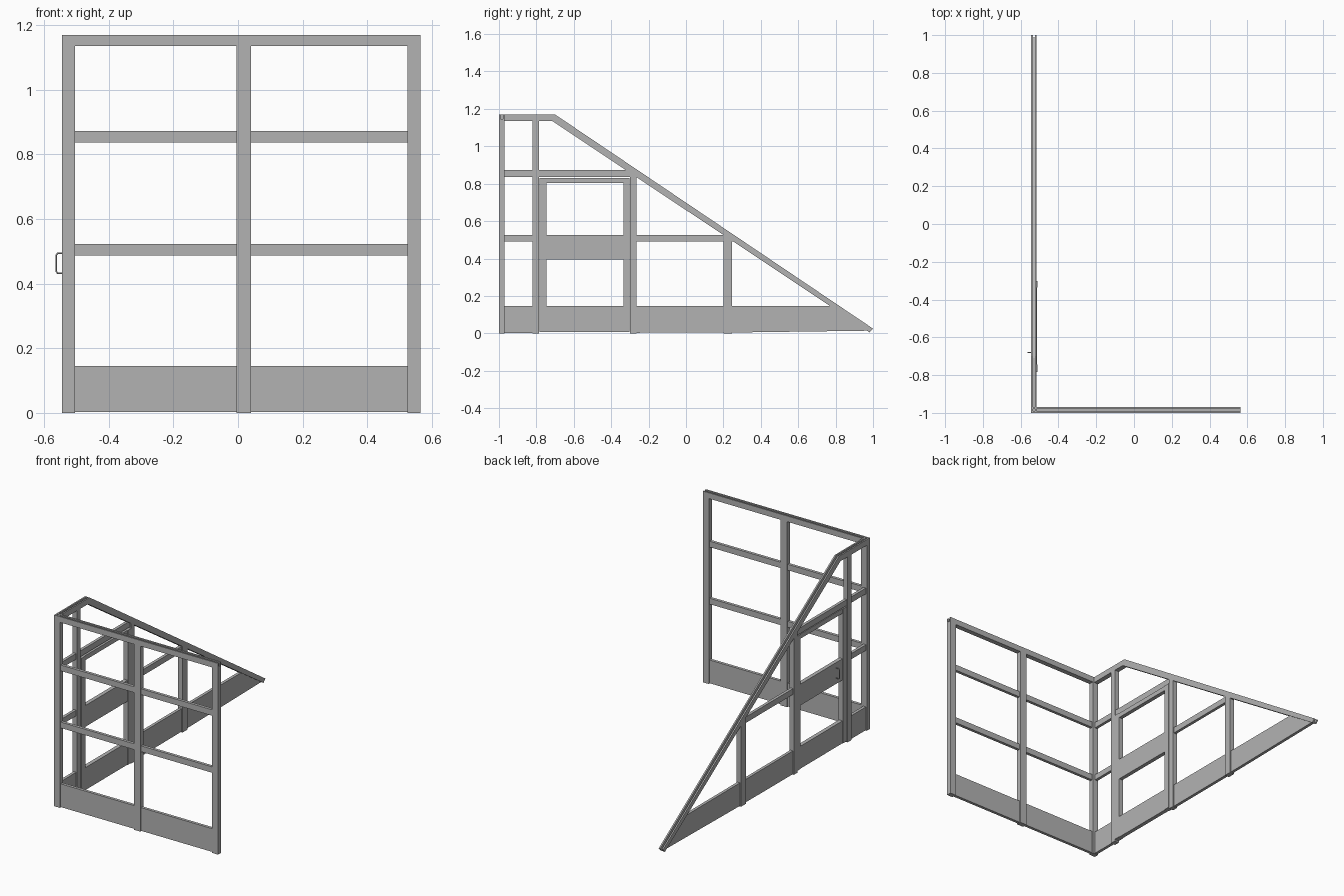
import bpy, bmesh
from mathutils import Vector

cube = bpy.data.objects.get("Cube")
if cube:
    bpy.data.objects.remove(cube, do_unlink=True)

grey = bpy.data.materials.new("frame grey")
grey.use_nodes = True
grey.diffuse_color = (0.45, 0.45, 0.45, 1)
grey.node_tree.nodes["Principled BSDF"].inputs["Base Color"].default_value = (0.45, 0.45, 0.45, 1)

# Wall mappings: (along wall, height, depth) to world space
def front(u, z, d):
    return Vector((u, -1 + d, z))

def side(u, z, d):
    return Vector((-0.545 + d, u, z))

FULL = (0, 0.03)
THIN = (0.006, 0.024)
DOOR = (0.004, 0.034)

def prisms(name, wall, parts):
    """Extrude each (outline, depth range) through the wall's thickness."""
    bm = bmesh.new()
    for outline, (d0, d1) in parts:
        a = [bm.verts.new(wall(u, z, d0)) for u, z in outline]
        b = [bm.verts.new(wall(u, z, d1)) for u, z in outline]
        bm.faces.new(a)
        bm.faces.new(b[::-1])
        for i in range(len(a)):
            j = (i + 1) % len(a)
            bm.faces.new((a[i], b[i], b[j], a[j]))
    bmesh.ops.recalc_face_normals(bm, faces=bm.faces)
    mesh = bpy.data.meshes.new(name)
    bm.to_mesh(mesh)
    bm.free()
    mesh.materials.append(grey)
    obj = bpy.data.objects.new(name, mesh)
    bpy.context.collection.objects.link(obj)

def bar(name, wall, u0, u1, z0, z1, depth):
    prisms(name, wall, [([(u0, z0), (u1, z0), (u1, z1), (u0, z1)], depth)])

def channel(name, wall, top, low):
    """Bar with a groove along its upper edge."""
    floor = [(t[0] * .3 + b[0] * .7, t[1] * .3 + b[1] * .7) for t, b in zip(top, low)]
    prisms(name, wall, [(top + low[::-1], (0, 0.009)),
                        (floor + low[::-1], (0.009, 0.021)),
                        (top + low[::-1], (0.021, 0.03))])

# Front wall
for name, u0, u1 in (("right", -0.545, -0.505), ("middle", -0.005, 0.04), ("left", 0.525, 0.565)):
    bar("front_post_" + name, front, u0, u1, 0, 1.136, FULL)
for name, u0, u1 in (("right", -0.505, -0.005), ("left", 0.04, 0.525)):
    bar("front_kick_panel_" + name, front, u0, u1, 0.003, 0.145, THIN)
    for level, z in (("lower", 0.487), ("upper", 0.836)):
        bar(f"front_{level}_rail_{name}", front, u0, u1, z, z + 0.036, THIN)
channel("front_top_rail", front, [(-0.545, 1.17), (0.565, 1.17)], [(-0.545, 1.135), (0.565, 1.135)])

# Side wall: height of the underside of the sloping rail
def slope(u):
    return 1.135 - (u + 0.715) * 0.665

def reach(z):
    return -0.715 + (1.135 - z) / 0.665

channel("side_sloping_top_rail", side,
        [(-1, 1.17), (-0.7, 1.17), (1, 0.025)],
        [(-1, 1.135), (-0.715, 1.135), (0.982, 0.005)])

bar("side_front_post", side, -0.82, -0.785, 0, 1.136, FULL)
for name, u0, u1 in (("middle", -0.30, -0.265), ("back", 0.2, 0.247)):
    prisms(f"side_{name}_post", side, [([(u0, 0), (u1, 0), (u1, slope(u1)), (u0, slope(u0))], FULL)])

# Side rails, cut to the slope where they meet it
bar("side_front_lower_rail", side, -0.97, -0.82, 0.49, 0.525, THIN)
bar("side_front_upper_rail", side, -0.97, -0.82, 0.836, 0.872, THIN)
for name, u0, z in (("lower", -0.265, 0.49), ("upper", -0.785, 0.836)):
    z1 = z + 0.036
    prisms(f"side_back_{name}_rail", side,
           [([(u0, z), (reach(z), z), (reach(z1), z1), (u0, z1)], THIN)])

# Side kick panels
bar("side_kick_panel_front", side, -0.97, -0.82, 0.003, 0.145, THIN)
prisms("side_kick_panel_back", side,
       [([(-0.265, 0.003), (0.3, 0.005), (0.97, 0.014), (reach(0.145), 0.145), (-0.265, 0.145)], THIN)])

# Door
bar("door_front_stile", side, -0.783, -0.745, 0.008, 0.831, DOOR)
bar("door_back_stile", side, -0.335, -0.302, 0.008, 0.831, DOOR)
for name, z0, z1 in (("kick_panel", 0.008, 0.145), ("middle_panel", 0.395, 0.525), ("top_rail", 0.803, 0.831)):
    bar("door_" + name, side, -0.745, -0.335, z0, z1, (0.007, 0.031))

# Door handle: bent rod on the outside
curve = bpy.data.curves.new("door_handle", "CURVE")
curve.dimensions = "3D"
curve.bevel_depth = 0.0025
curve.bevel_resolution = 2
curve.use_fill_caps = True
path = [(-0.54, 0.432), (-0.558, 0.432), (-0.563, 0.438),
        (-0.563, 0.488), (-0.558, 0.494), (-0.54, 0.494)]
spline = curve.splines.new("POLY")
spline.points.add(len(path) - 1)
for point, (x, z) in zip(spline.points, path):
    point.co = (x, -0.68, z, 1)
curve.materials.append(grey)
handle = bpy.data.objects.new("door_handle", curve)
bpy.context.collection.objects.link(handle)
